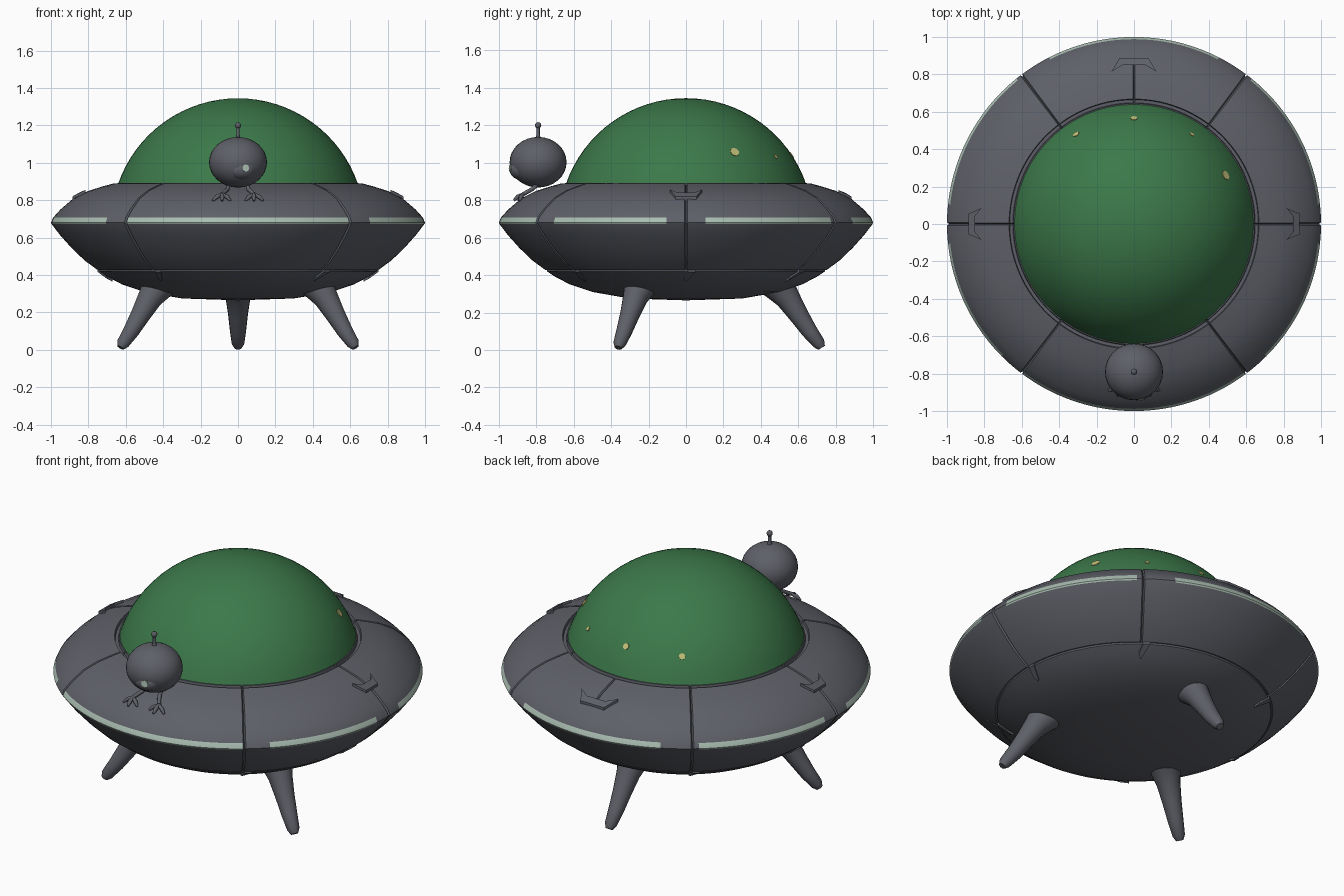
import bpy, bmesh
from math import sin, cos, radians, degrees, atan2, sqrt, pi
from mathutils import Vector, Matrix

if "Cube" in bpy.data.objects:
    bpy.data.objects.remove(bpy.data.objects["Cube"], do_unlink=True)


def material(name, rgb):
    m = bpy.data.materials.new(name)
    m.use_nodes = True
    m.diffuse_color = (*rgb, 1)
    m.node_tree.nodes["Principled BSDF"].inputs["Base Color"].default_value = (*rgb, 1)
    return m


GREY = material("hull grey", (0.112, 0.117, 0.138))
GREEN = material("dome green", (0.045, 0.19, 0.068))
PALE = material("rim pale green", (0.40, 0.51, 0.44))
YELLOW = material("spot yellow", (0.55, 0.53, 0.19))


def finish(name, bm, *mats, angle=35):
    bmesh.ops.recalc_face_normals(bm, faces=bm.faces)
    me = bpy.data.meshes.new(name)
    bm.to_mesh(me)
    bm.free()
    ob = bpy.data.objects.new(name, me)
    bpy.context.collection.objects.link(ob)
    for m in mats:
        me.materials.append(m)
    bpy.ops.object.select_all(action="DESELECT")
    ob.select_set(True)
    bpy.context.view_layer.objects.active = ob
    bpy.ops.object.shade_smooth_by_angle(angle=radians(angle))
    return ob


def bridge(bm, a, b):
    n = len(a)
    return [bm.faces.new((a[i], a[(i + 1) % n], b[(i + 1) % n], b[i])) for i in range(n)]


def lathe(name, profile, angles, mats, dent=None, paint=None):
    """Spin (radius, z) points; dent(r, z, angle) is a depth along the profile normal."""
    bm = bmesh.new()
    rings = []
    for k, (r, z) in enumerate(profile):
        a, b = profile[max(k - 1, 0)], profile[min(k + 1, len(profile) - 1)]
        normal = Vector((b[1] - a[1], a[0] - b[0])).normalized()
        if r < 0.001:
            rings.append([bm.verts.new((0, 0, z))])
            continue
        ring = []
        for t in angles:
            d = dent(r, z, t) if dent else 0
            rr, zz = r - normal.x * d, z - normal.y * d
            ring.append(bm.verts.new((rr * cos(radians(t)), rr * sin(radians(t)), zz)))
        rings.append(ring)
    for k in range(len(rings) - 1):
        a, b = rings[k], rings[k + 1]
        if len(a) > 1 and len(b) > 1:
            for f in bridge(bm, a, b):
                if paint:
                    f.material_index = paint(k, f.calc_center_median())
        else:
            hub, ring = (a[0], b) if len(a) == 1 else (b[0], a)
            for i in range(len(ring)):
                bm.faces.new((hub, ring[i], ring[(i + 1) % len(ring)]))
    return finish(name, bm, *mats)


def tube(name, points, radii, mat, sides=12):
    bm = bmesh.new()
    pts = [Vector(p) for p in points]
    rings = []
    for i, p in enumerate(pts):
        d = pts[min(i + 1, len(pts) - 1)] - pts[max(i - 1, 0)]
        q = d.to_track_quat("Z", "Y")
        rings.append([bm.verts.new(p + q @ Vector((radii[i] * cos(2 * pi * s / sides),
                                                   radii[i] * sin(2 * pi * s / sides), 0)))
                      for s in range(sides)])
    for a, b in zip(rings, rings[1:]):
        bridge(bm, a, b)
    bm.faces.new(rings[0])
    bm.faces.new(rings[-1])
    return finish(name, bm, mat, angle=50)


def ball(name, centre, size, mat, seg=24):
    bm = bmesh.new()
    bmesh.ops.create_uvsphere(bm, u_segments=seg, v_segments=seg // 2, radius=1)
    bm.transform(Matrix.Translation(centre) @ Matrix.Diagonal((*size, 1)))
    return finish(name, bm, mat)


def plate(name, centre, normal, radius, mat):
    bm = bmesh.new()
    bmesh.ops.create_cone(bm, cap_ends=True, segments=8, radius1=radius,
                          radius2=radius, depth=0.006)
    q = Vector(normal).to_track_quat("Z", "Y").to_matrix().to_4x4()
    bm.transform(Matrix.Translation(centre) @ q)
    return finish(name, bm, mat)


# Hull: lathed saucer with panel seams pressed in and a broken pale rim stripe
SEAMS = (0, 53, 127, 180, 233, 307)
GAPS = ((-5, 5), (51, 64), (116, 129), (175, 185), (226, 234), (306, 314))
UNDER = [(0, .265), (.3, .275), (.5, .31), (.62, .35), (.70, .392), (.742, .42),
         (.742, .43), (.752, .428), (.82, .478), (.89, .545), (.95, .612), (.996, .672)]
UPPER = [(1.0, .68), (.988, .708), (.95, .75), (.88, .81), (.80, .85), (.72, .875),
         (.668, .889), (.664, .872), (.648, .872), (.645, .892), (.62, .892)]
STRIPE = len(UNDER)

angles = [t for t in range(0, 360, 3) if min(abs(t - s) for s in SEAMS + (90, 360)) > 1]
for s in SEAMS + (90,):
    angles += [s - .45, s, s + .45]
angles.sort()


def seam_depth(r, z, t):
    full = t in SEAMS and (r > .745 or z > .6)
    back = t == 90 and .66 < r < .87 and z > .75
    return .013 if full or back else 0


def stripe_paint(k, c):
    t = degrees(atan2(c.y, c.x)) % 360
    gap = any(a < t < b or a < t - 360 < b for a, b in GAPS)
    return 1 if k in (STRIPE - 1, STRIPE) and not gap else 0


lathe("saucer_hull", UNDER + UPPER, angles, (GREY, PALE), seam_depth, stripe_paint)

# Dome: spherical cap with a few light spots
R, CZ = .678, .667
EDGE = 71
dome = [(R * sin(radians(EDGE * (1 - i / 16))), CZ + R * cos(radians(EDGE * (1 - i / 16))))
        for i in range(16)] + [(0, CZ + R)]
lathe("glass_dome", dome, range(0, 360, 6), (GREEN,))
for i, (x, y, s) in enumerate([(0, .565, .018), (-.31, .48, .018), (.31, .48, .013), (.49, .26, .026)]):
    n = Vector((x, y, sqrt(R * R - x * x - y * y)))
    plate(f"dome_spot_{i + 1}", n + Vector((0, 0, CZ)), n, s, YELLOW)

# Landing legs: tapered, splayed, one at the back and two in front
LEG = [(.46, .385, .105), (.50, .335, .086), (.545, .275, .066), (.60, .19, .053),
       (.66, .10, .043), (.71, .035, .034), (.725, .012, .02)]
for name, t in (("back_leg", 90), ("right_leg", 210), ("left_leg", 330)):
    c, s = cos(radians(t)), sin(radians(t))
    tube(name, [(r * c, r * s, z) for r, z, _ in LEG], [p[2] for p in LEG], GREY, 16)


def surface_z(r, profile):
    pts = sorted(profile)
    for (r0, z0), (r1, z1) in zip(pts, pts[1:]):
        if r0 <= r <= r1 and r1 > r0:
            return z0 + (z1 - z0) * (r - r0) / (r1 - r0)
    return pts[-1][1]


def hatch(name, outline, t, profile, lift):
    """Thin solid following the hull; outline is (sideways, outward) points."""
    bm = bmesh.new()
    layers = []
    for h in (-lift, lift):
        ring = []
        for side, out in outline:
            z = surface_z(sqrt(side * side + out * out), profile) + h
            ring.append(bm.verts.new((out, side, z)))
        layers.append(ring)
        bm.faces.new(ring)
    bridge(bm, *layers)
    bm.transform(Matrix.Rotation(radians(t), 4, "Z"))
    return finish(name, bm, GREY)


# Crescent hatches on the upper hull, and small raised flaps at the lower seams
SLOPE = UPPER[1:7]
for name, t, w in (("back_hatch", 90, .12), ("left_hatch", 0, .085), ("right_hatch", 180, .085)):
    half = [(w, .815), (w * .65, .885)]
    shape = half + [(-x, r) for x, r in reversed(half)] + [(-w * .5, .85), (w * .5, .85)]
    hatch(name, shape, t, SLOPE, .016)
for i, t in enumerate(SEAMS):
    hatch(f"lower_flap_{i + 1}", [(0, .67), (.05, .75), (.01, .75), (-.01, .70)], t, UNDER, .012)

# Little round robot standing on the front of the hull
ball("robot_body", (0, -.79, 1.003), (.155, .152, .135), GREY, 32)
ball("robot_lens", (.02, -.885, .965), (.075, .058, .055), GREY)
eye = Vector((.04, -.939, .972))
plate("robot_eye", eye, (.25, -1, .1), .02, PALE)
tube("robot_antenna", [(0, -.79, 1.12), (0, -.79, 1.15), (0, -.79, 1.2)], (.017, .009, .009), GREY)
ball("robot_antenna_tip", (0, -.79, 1.2), (.017, .017, .017), GREY, 12)
for side, label in ((1, "left"), (-1, "right")):
    ankle = Vector((side * .085, -.87, .832))
    tube(f"robot_{label}_shin", [(side * .05, -.79, .89), (side * .055, -.82, .86), ankle],
         (.013, .011, .011), GREY, 8)
    for j, (dx, dy) in enumerate(((-.045, -.025), (0, -.05), (.05, -.02))):
        toe = ankle + Vector((side * dx, dy, -.034))
        tube(f"robot_{label}_toe_{j + 1}", [ankle, ankle.lerp(toe, .6) + Vector((0, 0, .006)), toe],
             (.009, .012, .006), GREY, 8)
